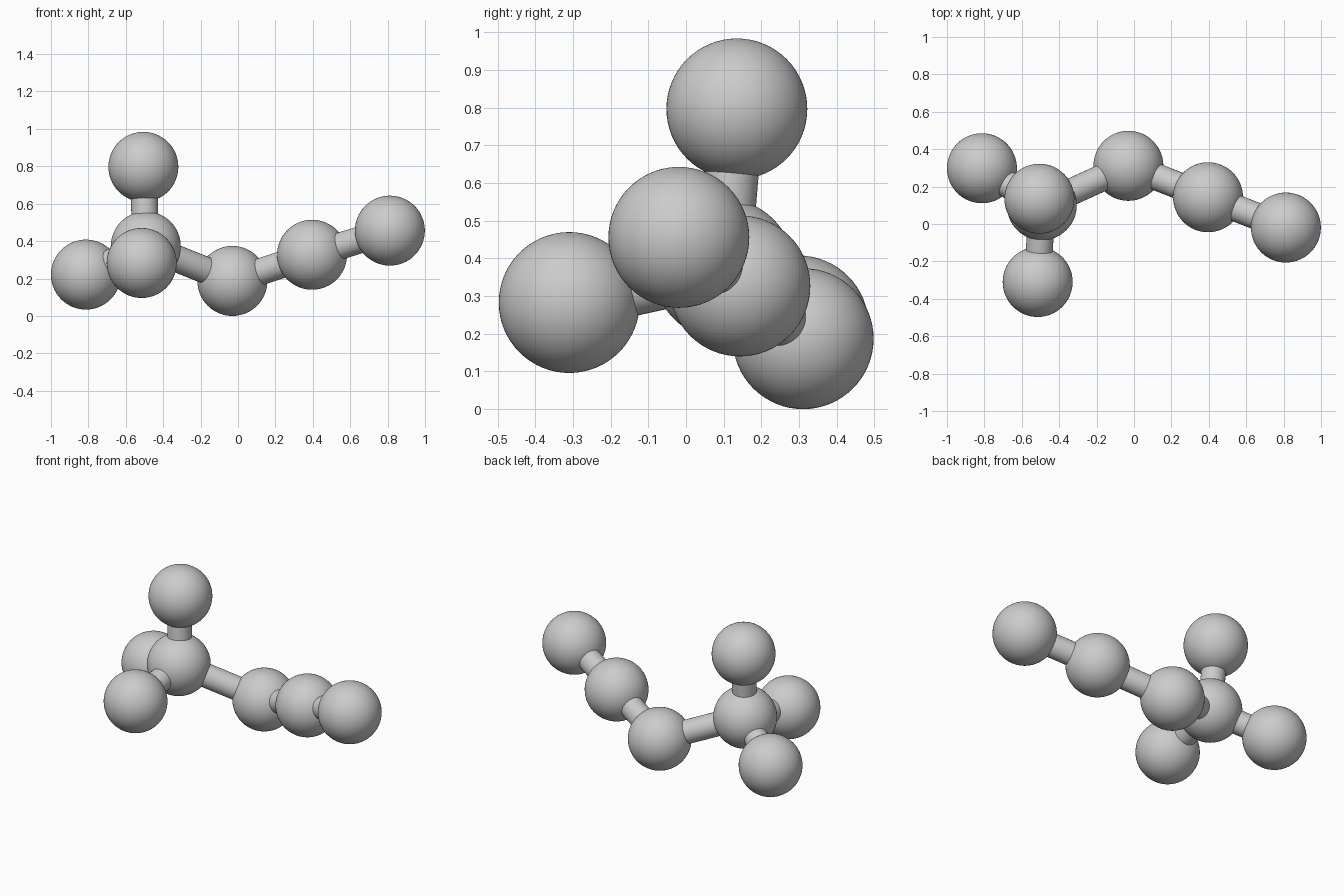
import bpy
from mathutils import Vector

if "Cube" in bpy.data.objects:
    bpy.data.objects.remove(bpy.data.objects["Cube"])

ATOM_R, BOND_R = 0.187, 0.072

# Atom centres: a four-way hub with three short arms and a longer chain
atoms = {
    "hub": Vector((-0.493, 0.10, 0.372)),
    "top": Vector((-0.506, 0.135, 0.797)),
    "front": Vector((-0.515, -0.31, 0.283)),
    "left": Vector((-0.813, 0.298, 0.221)),
    "chain_1": Vector((-0.03, 0.311, 0.187)),
    "chain_2": Vector((0.396, 0.143, 0.327)),
    "chain_3": Vector((0.812, -0.019, 0.456)),
}
bonds = [("hub", "top"), ("hub", "front"), ("hub", "left"),
         ("hub", "chain_1"), ("chain_1", "chain_2"), ("chain_2", "chain_3")]


def add_atom(name, centre):
    bpy.ops.mesh.primitive_uv_sphere_add(
        segments=64, ring_count=32, radius=ATOM_R, location=centre)
    bpy.context.object.name = name + "_atom"
    bpy.ops.object.shade_smooth()


def add_bond(a, b):
    start, end = atoms[a], atoms[b]
    axis = end - start
    bpy.ops.mesh.primitive_cylinder_add(
        vertices=32, radius=BOND_R, depth=axis.length,
        location=(start + end) / 2,
        rotation=axis.to_track_quat('Z', 'Y').to_euler())
    bpy.context.object.name = f"bond_{a}_to_{b}"
    bpy.ops.object.shade_smooth_by_angle()


# Balls
for name, centre in atoms.items():
    add_atom(name, centre)

# Connecting rods
for a, b in bonds:
    add_bond(a, b)
